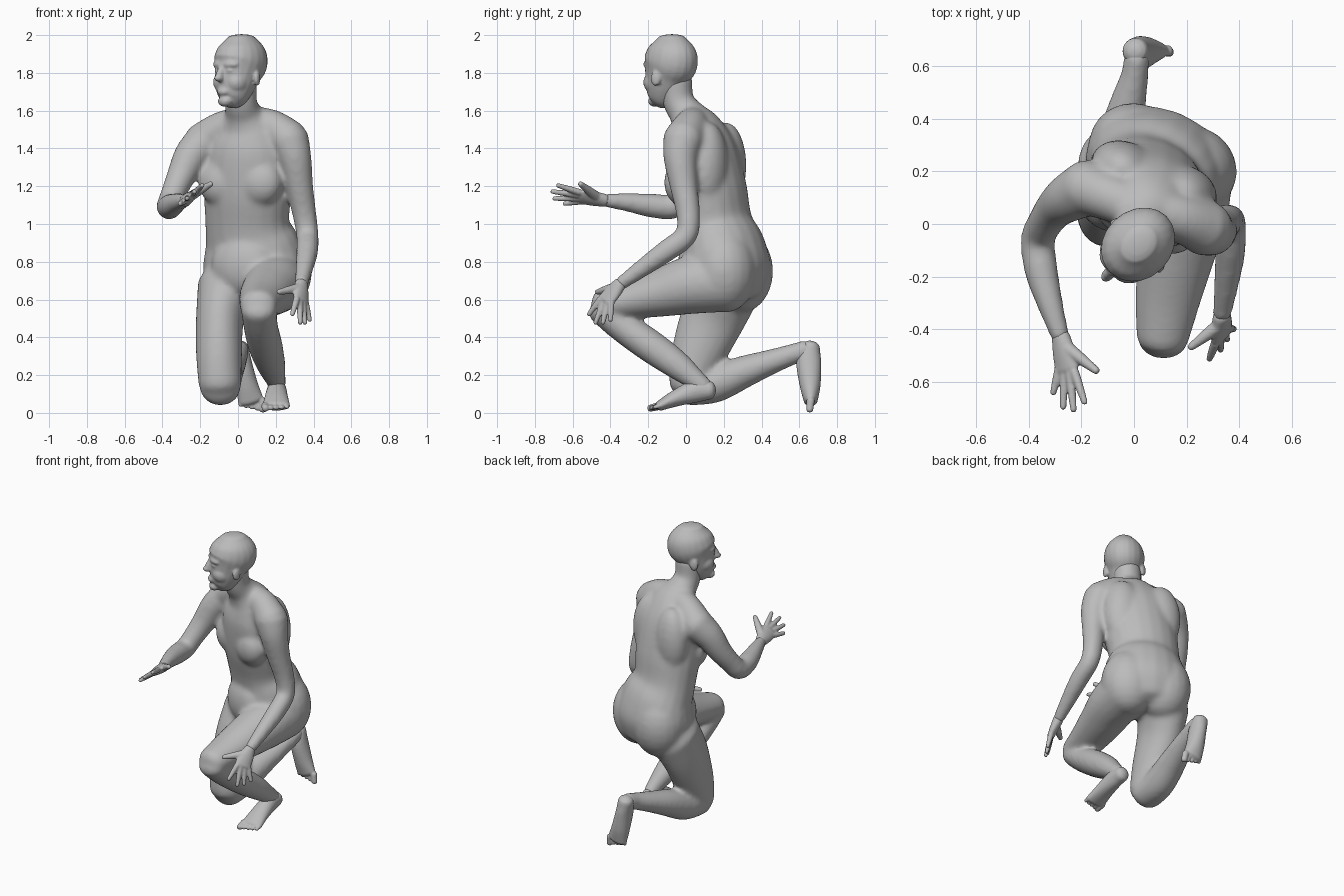
import bpy
import bmesh
import math
from mathutils import Matrix, Vector

default_cube = bpy.data.objects.get("Cube")
if default_cube:
    bpy.data.objects.remove(default_cube, do_unlink=True)

skin = bpy.data.materials.new("plain grey skin")
skin.use_nodes = True
grey = (.5, .5, .5, 1)
skin.diffuse_color = grey
skin.node_tree.nodes["Principled BSDF"].inputs["Base Color"].default_value = grey

SIDES = 20
BODY_YAW = math.radians(-22)
HEAD_YAW = math.radians(-45)
ACROSS = Vector((math.cos(BODY_YAW), math.sin(BODY_YAW), 0))
X_AXIS = Vector((1, 0, 0))


def spline(rows, steps=5):
    """Smooth curve through rows of x, y, z, half width, half depth."""
    rows = [list(row) + [row[-1]] * (5 - len(row)) for row in rows]
    padded = [rows[0]] + rows + [rows[-1]]
    result = []
    for p, q, r, s in zip(padded, padded[1:], padded[2:], padded[3:]):
        for k in range(steps):
            t = k / steps
            result.append([
                b + t * ((c - a) / 2 + t * (a - 2.5 * b + 2 * c - d / 2
                         + t * (1.5 * (b - c) + (d - a) / 2)))
                for a, b, c, d in zip(p, q, r, s)])
    result.append(rows[-1])
    return result


def tube(bm, rows, side=X_AXIS, bulge=.7):
    """Loft elliptical rings along a smooth path and round off both ends."""
    samples = spline(rows)
    centres = [Vector(s[:3]) for s in samples]
    last = len(samples) - 1
    sections = []
    for i, s in enumerate(samples):
        tangent = (centres[min(i + 1, last)] - centres[max(i - 1, 0)]).normalized()
        sections.append((centres[i], tangent, s[3], s[4]))

    def end_cap(section, sign):
        centre, tangent, wide, deep = section
        reach = min(wide, deep) * bulge * sign
        return [(centre + tangent * reach * math.sin(angle), tangent,
                 wide * math.cos(angle), deep * math.cos(angle))
                for angle in (.5, 1, 1.4)]

    sections = end_cap(sections[0], -1)[::-1] + sections + end_cap(sections[-1], 1)
    rings = []
    for centre, tangent, wide, deep in sections:
        u = (side - tangent * side.dot(tangent)).normalized()
        v = tangent.cross(u)
        ring = []
        for k in range(SIDES):
            angle = math.tau * k / SIDES
            ring.append(bm.verts.new(centre + u * wide * math.cos(angle)
                                     + v * deep * math.sin(angle)))
        rings.append(ring)
    for low, high in zip(rings, rings[1:]):
        for k in range(SIDES):
            n = (k + 1) % SIDES
            bm.faces.new((low[k], low[n], high[n], high[k]))
    bm.faces.new(rings[0][::-1])
    bm.faces.new(rings[-1])


def blob(bm, centre, radii, yaw=0.0):
    matrix = (Matrix.Translation(centre) @ Matrix.Rotation(yaw, 4, "Z")
              @ Matrix.Diagonal((*radii, 1)))
    bmesh.ops.create_uvsphere(bm, u_segments=SIDES, v_segments=12, radius=1, matrix=matrix)


def finish(name, bm, voxel, smoothing):
    """Fuse overlapping volumes into one continuous smooth skin."""
    bmesh.ops.recalc_face_normals(bm, faces=bm.faces)
    mesh = bpy.data.meshes.new(name)
    bm.to_mesh(mesh)
    bm.free()
    mesh.materials.append(skin)
    mesh.polygons.foreach_set("use_smooth", [True] * len(mesh.polygons))
    obj = bpy.data.objects.new(name, mesh)
    bpy.context.collection.objects.link(obj)
    remesh = obj.modifiers.new("fuse", "REMESH")
    remesh.mode = "VOXEL"
    remesh.voxel_size = voxel
    remesh.use_smooth_shade = True
    smooth = obj.modifiers.new("soften", "SMOOTH")
    smooth.factor = .5
    smooth.iterations = smoothing


# Torso from pelvis to neck, turned and leaning forward
body = bmesh.new()
tube(body, [(.09, .235, .63, .23, .175), (.09, .22, .75, .28, .222),
            (.075, .2, .88, .263, .212), (.05, .165, 1, .23, .182),
            (.05, .125, 1.18, .238, .192), (.055, .085, 1.38, .225, .178),
            (.05, .05, 1.5, .17, .14), (.03, .005, 1.58, .105, .095),
            (.015, -.04, 1.65, .086, .083), (.015, -.055, 1.77, .09, .09)],
     ACROSS, bulge=.3)

# Shoulder girdle
tube(body, [(-.19, .14, 1.43, .105), (-.09, .1, 1.505, .09), (.03, .055, 1.53, .09),
            (.17, .025, 1.52, .09), (.27, -.015, 1.445, .108)], Vector((0, 0, 1)))

# Lower belly
blob(body, (.02, .06, .78), (.17, .09, .16), BODY_YAW)

# Chest, upper back and buttocks
for sign in (-1, 1):
    front = Vector((.012, .02, 1.22)) + ACROSS * .11 * sign
    blob(body, front, (.125, .09, .125), BODY_YAW)
    back = Vector((.075, .165, 1.31)) + ACROSS * .125 * sign
    blob(body, back, (.13, .105, .23), BODY_YAW)
    seat = Vector((.11, .25, .75)) + ACROSS * .115 * sign
    blob(body, seat, (.178, .168, .22), BODY_YAW)

# Left arm reaching down to the raised knee
tube(body, [(.27, -.015, 1.445, .108), (.3, -.03, 1.35, .09), (.325, -.012, 1.2, .074),
            (.352, .012, 1.05, .064), (.368, 0, .94, .06), (.367, -.1, .86, .059),
            (.355, -.205, .785, .051), (.335, -.345, .685, .037)])

# Right arm bent, with the forearm held forward
tube(body, [(-.17, .14, 1.44, .11), (-.247, .1, 1.36, .094), (-.298, .06, 1.26, .078),
            (-.338, .005, 1.17, .068), (-.366, -.06, 1.095, .066), (-.353, -.18, 1.097, .064),
            (-.318, -.31, 1.115, .05), (-.28, -.43, 1.125, .036)], Vector((0, .5, 1)))

# Left leg: raised thigh, then shin slanting back
tube(body, [(.22, .21, .7, .16, .165), (.197, .04, .68, .16, .157), (.16, -.12, .64, .147, .132),
            (.128, -.29, .6, .125, .103), (.108, -.44, .57, .1, .085)])
tube(body, [(.11, -.45, .55, .094, .078), (.12, -.34, .46, .092, .083), (.145, -.19, .355, .092, .087),
            (.175, -.05, .255, .077, .077), (.2, .05, .175, .054, .057), (.207, .1, .13, .046, .051)])

# Right leg: upright thigh, then shin lying back
tube(body, [(-.06, .215, .66, .157, .18), (-.095, .14, .5, .128, .172),
            (-.1, .06, .3, .122, .142), (-.095, .015, .15, .114, .109)])
tube(body, [(-.095, .01, .135, .108, .097), (-.085, .15, .155, .1, .102),
            (-.06, .3, .215, .09, .087), (-.025, .45, .27, .072, .067),
            (.003, .57, .312, .053, .056), (.01, .64, .335, .049, .053)])
finish("body", body, .013, 14)

# Head, shaped facing forward and then turned
head = bmesh.new()
tube(head, [(0, -.085, 1.637, .045, .045), (0, -.07, 1.664, .077, .078),
            (0, -.048, 1.72, .1, .104), (0, -.025, 1.79, .115, .128),
            (0, 0, 1.86, .13, .155), (0, .005, 1.93, .114, .136),
            (0, .005, 1.982, .07, .085)], bulge=.33)
blob(head, (0, -.158, 1.772), (.024, .036, .02))
tube(head, [(0, -.14, 1.83, .017), (0, -.16, 1.79, .02)])
blob(head, (0, -.138, 1.7), (.036, .021, .02))
blob(head, (0, -.118, 1.65), (.042, .034, .03))
for sign in (-1, 1):
    blob(head, (sign * .042, -.12, 1.845), (.05, .028, .022), sign * .35)
    blob(head, (sign * .043, -.122, 1.813), (.024, .022, .013))
    blob(head, (sign * .05, -.072, 1.75), (.055, .065, .06))
    blob(head, (sign * .12, .005, 1.77), (.014, .028, .042), sign * .4)
head.transform(Matrix.Translation((.014, -.08, 0)) @ Matrix.Rotation(HEAD_YAW, 4, "Z"))
finish("head", head, .008, 6)


def hand(name, wrist, knuckles, thumb, tips):
    """Flat palm with a thumb and four spread fingers, index first."""
    bm = bmesh.new()
    wrist, knuckles = Vector(wrist), Vector(knuckles)
    tips = [Vector(tip) for tip in tips]
    across = (tips[0] - tips[-1]).normalized()
    tube(bm, [(*wrist, .037, .033), (*wrist.lerp(knuckles, .5), .05, .029),
              (*knuckles, .054, .022)], across)
    for i, tip in enumerate(tips):
        base = knuckles + across * (.037 - .025 * i)
        tube(bm, [(*base, .018), (*base.lerp(tip, .5), .016), (*tip, .012)], across)
    base = wrist.lerp(knuckles, .3) + across * .02
    tube(bm, [(*base, .027), (*base.lerp(Vector(thumb), .5), .022), (*thumb, .014)], across)
    finish(name, bm, .006, 3)


hand("left_hand", (.335, -.35, .682), (.333, -.425, .595), (.215, -.47, .64),
     [(.287, -.515, .52), (.33, -.48, .475), (.355, -.44, .475), (.38, -.4, .49)])
hand("right_hand", (-.278, -.43, 1.125), (-.255, -.555, 1.145), (-.142, -.56, 1.213),
     [(-.188, -.68, 1.205), (-.23, -.71, 1.172), (-.27, -.7, 1.135), (-.308, -.645, 1.108)])


def foot(name, rows, side, direction):
    """Tapering foot ending in five toes, big toe first."""
    bm = bmesh.new()
    tube(bm, rows, side)
    ball = Vector(rows[-1][:3])
    for i in range(5):
        radius = .022 if i == 0 else .0165 - .001 * i
        base = ball + side * (i - 2) * .029
        tip = base + direction * (.052 - .006 * i)
        tube(bm, [(*base, radius), (*tip, radius * .85)], side)
    finish(name, bm, .006, 2)


foot("left_foot", [(.205, .125, .12, .048, .05), (.205, .05, .115, .053, .06),
                   (.203, -.06, .075, .064, .043), (.203, -.14, .037, .074, .027)],
     X_AXIS, Vector((0, -1, -.25)))
foot("right_foot", [(.005, .66, .347, .05, .05), (.02, .65, .27, .052, .066),
                    (.045, .657, .15, .06, .056), (.068, .66, .067, .067, .038)],
     -X_AXIS, Vector((.15, -.1, -1)))
